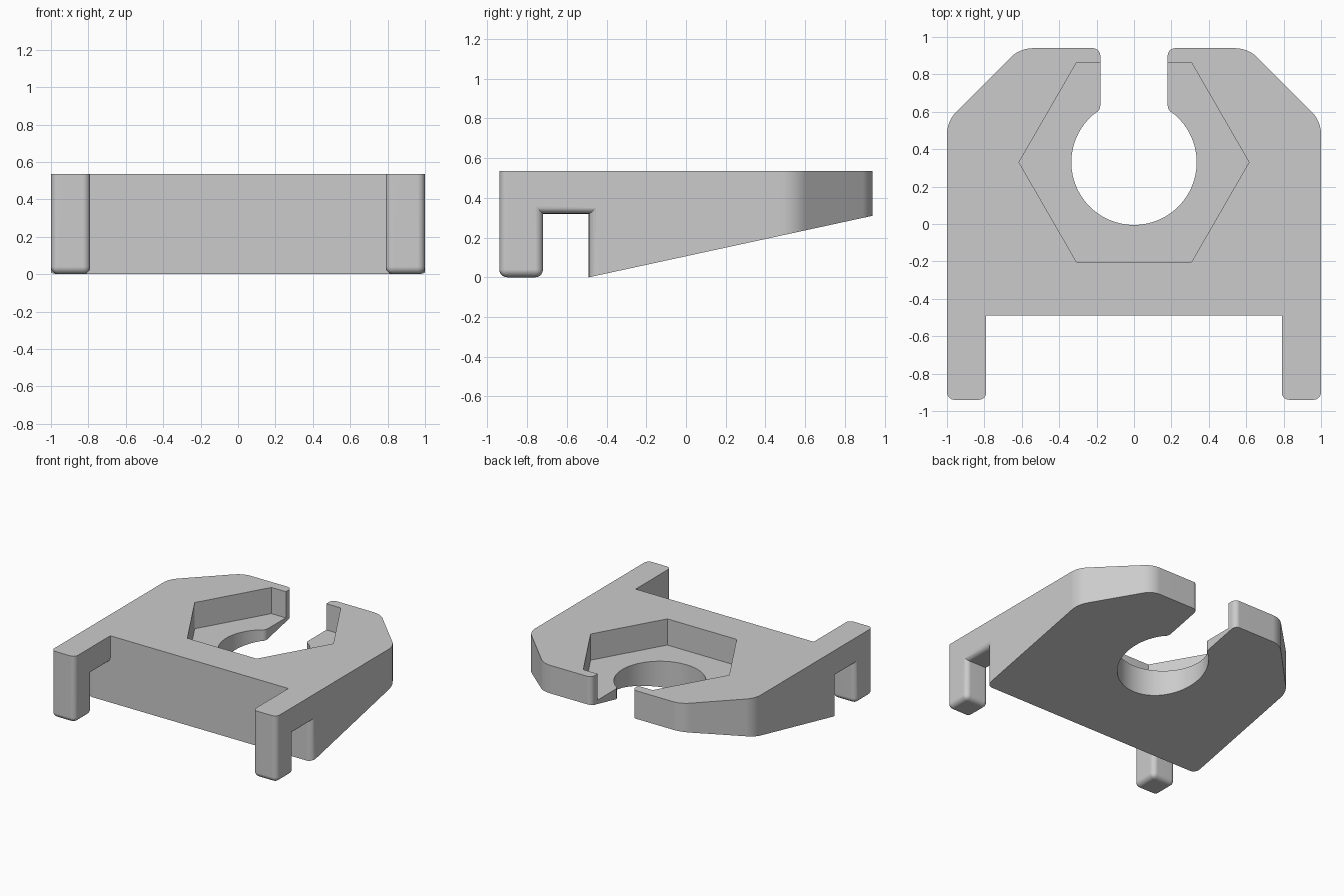
import bpy, bmesh
from math import radians, sin, cos, acos, pi
from mathutils import Vector

cube = bpy.data.objects.get("Cube")
if cube:
    bpy.data.objects.remove(cube, do_unlink=True)

TOP, FRONT, BACK = 0.535, -0.49, 0.94
HOLE_Y, HOLE_R, SLOT = 0.33, 0.335, 0.18
SLOPE = 0.31 / (BACK - FRONT)

grey = bpy.data.materials.new("plain_grey")
grey.use_nodes = True
grey.diffuse_color = (0.6, 0.6, 0.6, 1)
grey.node_tree.nodes["Principled BSDF"].inputs["Base Color"].default_value = grey.diffuse_color


def round_corner(before, corner, after, cut, steps=6):
    """Curve that replaces a corner, starting and ending `cut` away from it."""
    b, c, a = Vector(before), Vector(corner), Vector(after)
    p, q = c + (b - c).normalized() * cut, c + (a - c).normalized() * cut
    # circular arc through p and q, tangent to both sides
    mid = (p + q) / 2
    centre = c + (mid - c) * ((p - c).length_squared / (mid - c).length_squared)
    centre = c + (mid - c).normalized() * (cut ** 2 / (mid - c).length)
    u, v = p - centre, q - centre
    ang = u.angle(v)
    return [centre + (u * sin((1 - t / steps) * ang) + v * sin(t / steps * ang)) / sin(ang)
            for t in range(steps + 1)]


def prism(name, points, extrude):
    """Closed solid from a loop of 3D points and an extrusion vector."""
    bm = bmesh.new()
    face = bm.faces.new([bm.verts.new(p) for p in points])
    ext = bmesh.ops.extrude_face_region(bm, geom=[face])
    moved = [g for g in ext["geom"] if isinstance(g, bmesh.types.BMVert)]
    bmesh.ops.translate(bm, verts=moved, vec=extrude)
    bmesh.ops.recalc_face_normals(bm, faces=bm.faces)
    mesh = bpy.data.meshes.new(name)
    bm.to_mesh(mesh)
    bm.free()
    mesh.materials.append(grey)
    obj = bpy.data.objects.new(name, mesh)
    bpy.context.collection.objects.link(obj)
    return obj


def combine(target, other, operation):
    """Apply a boolean and remove the helper."""
    mod = target.modifiers.new("combine", 'BOOLEAN')
    mod.operation, mod.object, mod.solver = operation, other, 'EXACT'
    bpy.context.view_layer.objects.active = target
    bpy.ops.object.modifier_apply(modifier=mod.name)
    bpy.data.objects.remove(other, do_unlink=True)


# Plate outline, left half: front edge, chamfered back corner, slot, round hole
start = acos(0.215 / HOLE_R)
arc = [Vector((HOLE_R * cos(a), HOLE_Y + HOLE_R * sin(a)))
       for a in (start - i * (start + pi / 2) / 32 for i in range(33))]
corners = [((0, FRONT), 0), ((1, FRONT), 0.05), ((1, 0.55), 0.07),
           ((0.61, BACK), 0.07), ((SLOT, BACK), 0.04), ((SLOT, 0.61), 0.025), (arc[0], 0)]
half = []
for i in range(1, len(corners) - 1):
    half += round_corner(corners[i - 1][0], corners[i][0], corners[i + 1][0], corners[i][1])
half += arc[:-1]
# the hole is left as one loop through its lowest point
outline = half + [arc[-1]] + [Vector((-p.x, p.y)) for p in reversed(half)]
body = prism("clip_body", [(p.x, p.y, TOP) for p in outline], (0, 0, -TOP))

# Slanted underside
for v in body.data.vertices:
    if v.co.z < TOP / 2:
        v.co.z = SLOPE * (v.co.y - FRONT)

# Hooked arms with rounded lower edges
profile = [(-0.94, 0), (-0.72, 0), (-0.72, 0.32), (-0.4, 0.32), (-0.4, TOP), (-0.94, TOP)]
for side, inner in (("left", 0.79), ("right", -1)):
    arm = prism(side + "_arm", [(inner, y, z) for y, z in profile], (0.21, 0, 0))
    bm = bmesh.new()
    bm.from_mesh(arm.data)
    soft = []
    for e in bm.edges:
        a, b = (v.co for v in e.verts)
        mid = (a + b) / 2
        on_top = mid.z > TOP - 0.01
        at_root = mid.y > -0.41
        inside_bend = abs(a.x - b.x) > 0.1 and mid.z > 0.3
        if not (on_top or at_root or inside_bend):
            soft.append(e)
    bmesh.ops.bevel(bm, geom=soft, offset=0.04, segments=5, profile=0.5, affect='EDGES')
    bm.to_mesh(arm.data)
    bm.free()
    combine(body, arm, 'UNION')

# Six-sided pocket with a level floor
pocket = prism("pocket_cutter",
               [(0.615 * cos(i * pi / 3), HOLE_Y + 0.615 * sin(i * pi / 3), 0.325) for i in range(6)],
               (0, 0, 0.5))
combine(body, pocket, 'DIFFERENCE')

# Smooth fillets, flat faces
bpy.ops.object.select_all(action='DESELECT')
body.select_set(True)
bpy.context.view_layer.objects.active = body
bpy.ops.object.shade_smooth_by_angle(angle=radians(30))
weighted = body.modifiers.new("flat_faces", 'WEIGHTED_NORMAL')
weighted.keep_sharp = True
